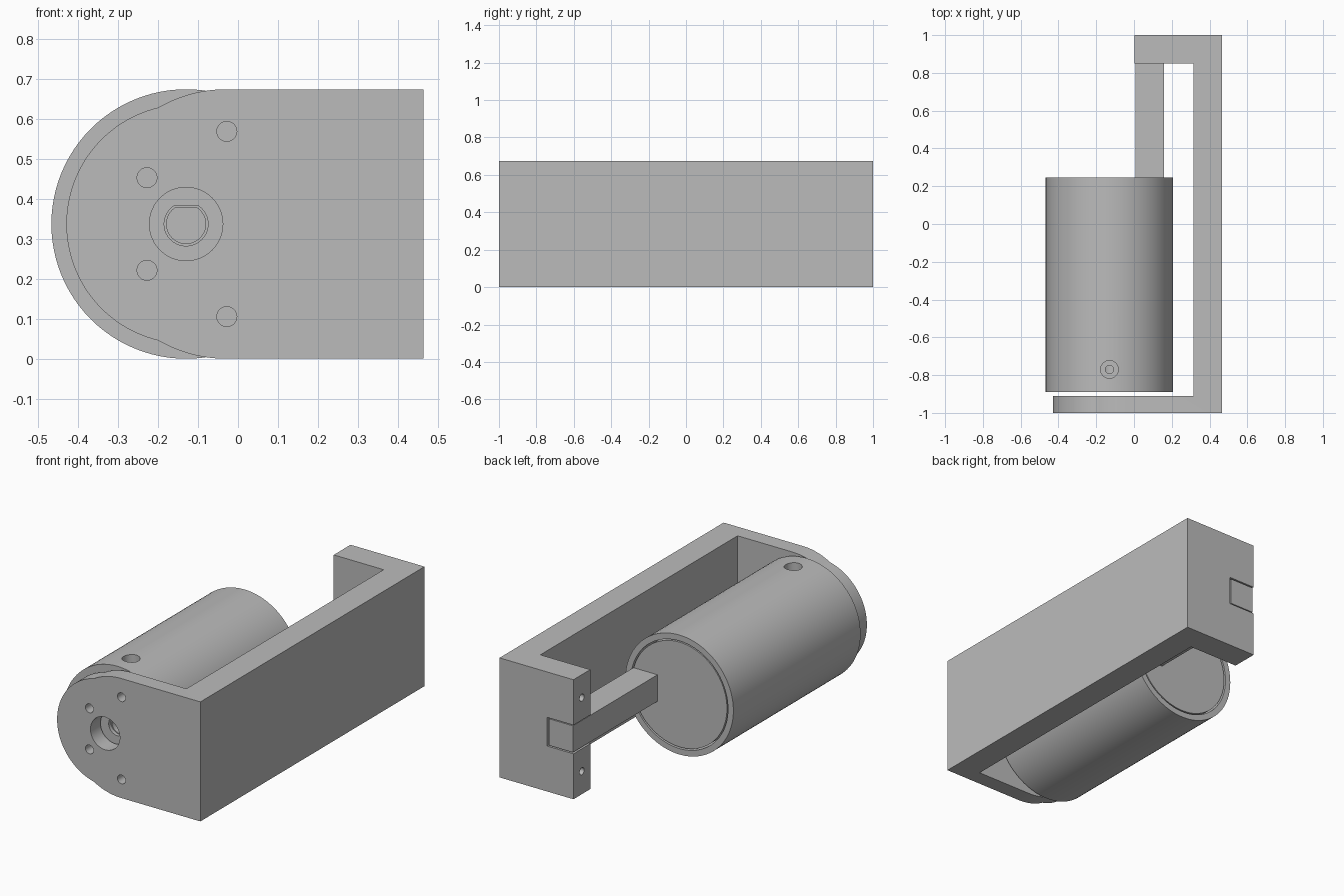
import bpy, bmesh
from math import pi, cos, sin, acos, radians
from mathutils import Vector

if "Cube" in bpy.data.objects:
    bpy.data.objects.remove(bpy.data.objects["Cube"])

AX, R = -0.13, 0.3375          # barrel axis x, barrel radius (also mid height)
H = 2 * R

grey = bpy.data.materials.new("plain grey")
grey.use_nodes = True
colour = (0.5, 0.5, 0.5, 1)
grey.diffuse_color = colour
grey.node_tree.nodes["Principled BSDF"].inputs["Base Color"].default_value = colour


def arc(cx, cz, r, start, end, n):
    return [(cx + r * cos(start + (end - start) * i / n),
             cz + r * sin(start + (end - start) * i / n)) for i in range(n + 1)]


def circle(cx, cz, r, n=48):
    return arc(cx, cz, r, 0, 2 * pi, n)[:-1]


def prism(name, profile, axis, lo, hi):
    """Extrude a closed 2D profile from lo to hi along an axis."""
    place = {"x": lambda u, v, d: (d, u, v),
             "y": lambda u, v, d: (u, d, v),
             "z": lambda u, v, d: (u, v, d)}[axis]
    bm = bmesh.new()
    face = bm.faces.new([bm.verts.new(place(u, v, lo)) for u, v in profile])
    grown = bmesh.ops.extrude_face_region(bm, geom=[face])["geom"]
    shift = Vector(place(0, 0, hi - lo))
    bmesh.ops.translate(bm, vec=shift, verts=[g for g in grown if isinstance(g, bmesh.types.BMVert)])
    bmesh.ops.recalc_face_normals(bm, faces=bm.faces)
    mesh = bpy.data.meshes.new(name)
    bm.to_mesh(mesh)
    bm.free()
    mesh.materials.append(grey)
    obj = bpy.data.objects.new(name, mesh)
    bpy.context.collection.objects.link(obj)
    return obj


def box(name, x0, x1, y0, y1, z0, z1):
    return prism(name, [(x0, y0), (x1, y0), (x1, y1), (x0, y1)], "z", z0, z1)


def activate(obj):
    bpy.ops.object.select_all(action="DESELECT")
    obj.select_set(True)
    bpy.context.view_layer.objects.active = obj


def cut(obj, *cutters):
    """Subtract each cutter from the object, then discard it."""
    for cutter in cutters:
        activate(obj)
        mod = obj.modifiers.new("cut", "BOOLEAN")
        mod.operation, mod.solver, mod.object = "DIFFERENCE", "EXACT", cutter
        bpy.ops.object.modifier_apply(modifier=mod.name)
        bpy.data.objects.remove(cutter)


def smooth(obj):
    activate(obj)
    bpy.ops.object.shade_smooth_by_angle(angle=radians(30))


# Bracket: rounded front outline run full length, then cut to a C shape
nose, shoulder, back_x = 0.30, -0.03, 0.465
d = shoulder - AX
meet = (d * d + nose * nose - R * R) / (2 * d)
a_nose, a_side = acos(meet / nose), acos((meet - d) / R)
outline = [(back_x, 0), (back_x, H)]
outline += arc(shoulder, R, R, pi / 2, a_side, 10)[:-1]
outline += arc(AX, R, nose, a_nose, 2 * pi - a_nose, 48)
outline += arc(shoulder, R, R, 2 * pi - a_side, 1.5 * pi, 10)[1:]
bracket = prism("bracket", outline, "y", -1, 1)
cut(bracket,
    box("opening", -1, 0.315, -0.91, 0.85, -1, 1),
    box("rear_trim", -1, 0.003, 0.8, 1.1, -1, 1),
    box("bar_notch", -0.1, 0.167, 0.8, 1.1, R - 0.081, R + 0.081),
    prism("hub_hole", circle(AX, R, 0.092), "y", -1.1, -0.8))
for side in (-1, 1):
    cut(bracket,
        prism("outer_bolt", circle(-0.028, R + side * 0.232, 0.025, 24), "y", -1.1, -0.8),
        prism("inner_bolt", circle(-0.228, R + side * 0.116, 0.025, 24), "y", -1.1, -0.8),
        prism("clamp_hole", circle(0.925, R + side * 0.208, 0.02, 24), "x", -0.1, 0.16))
smooth(bracket)


# Barrel with keyed bore at the front, set-screw hole on top, recess at the back
def keyed(r, flat):
    a = acos(flat / r)
    return arc(AX, R, r, pi / 2 + a, 2.5 * pi - a, 32)


barrel = prism("barrel", circle(AX, R, R, 96), "y", -0.89, 0.245)
cut(barrel,
    prism("lid_recess", circle(AX, R, 0.304, 96), "y", 0.1, 0.4),
    prism("bore_mouth", keyed(0.055, 0.046), "y", -1, -0.87),
    prism("bore", keyed(0.049, 0.04), "y", -1, -0.6),
    prism("screw_head", circle(AX, -0.77, 0.047, 32), "z", H - 0.1, H + 0.1),
    prism("screw_hole", circle(AX, -0.77, 0.022, 24), "z", R, H + 0.1))
smooth(barrel)

# Lid seated in the barrel with a thin gap, and the square bar leading to the notch
lid = prism("barrel_lid", circle(AX, R, 0.296, 96), "y", 0.1, 0.243)
smooth(lid)
box("square_bar", 0.008, 0.158, 0.2, 0.998, R - 0.075, R + 0.075)
